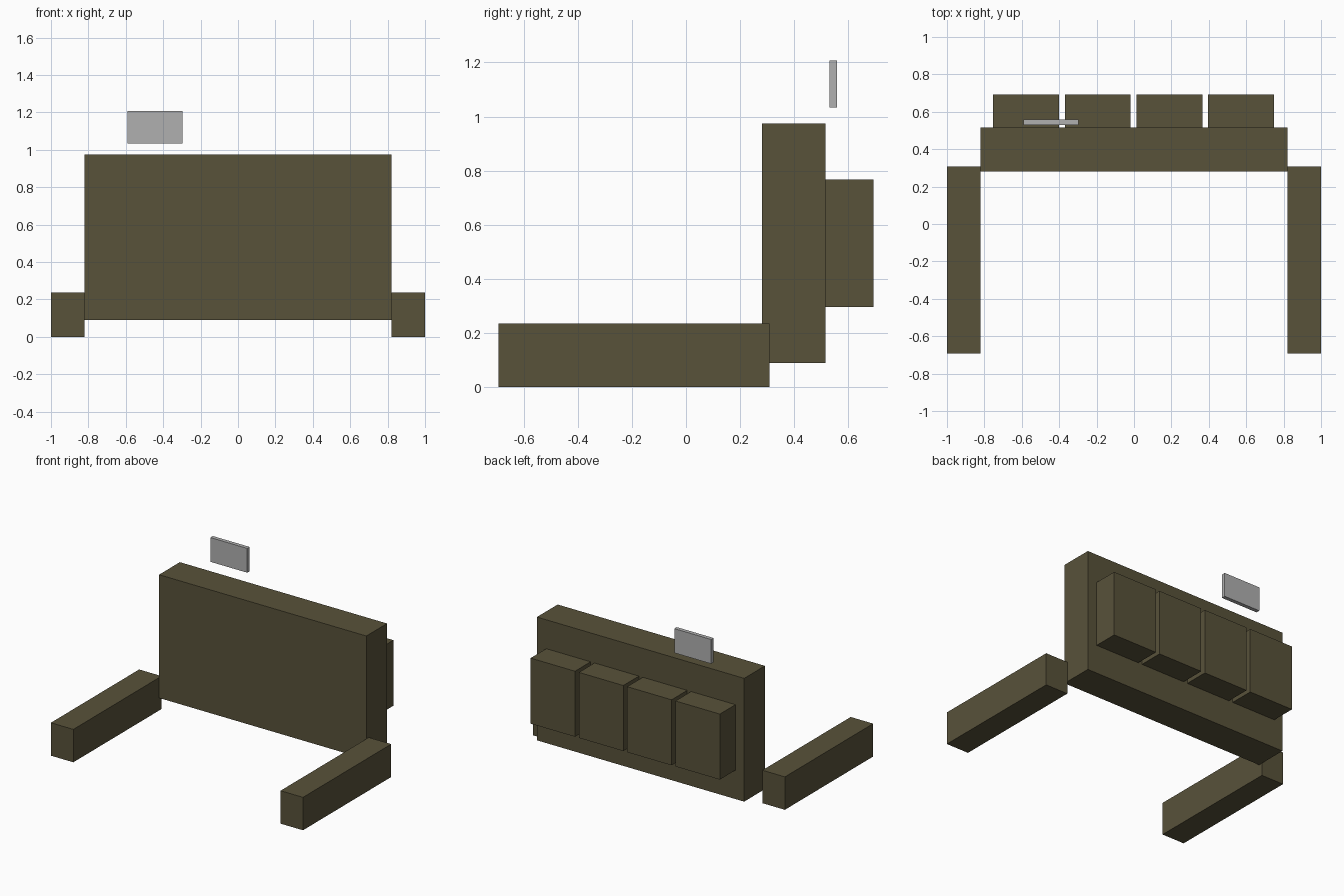
import bpy
import bmesh
from mathutils import Vector

old = bpy.data.objects.get("Cube")
if old:
    bpy.data.objects.remove(old, do_unlink=True)


def material(name, rgb):
    mat = bpy.data.materials.new(name)
    mat.use_nodes = True
    colour = (*rgb, 1.0)
    mat.diffuse_color = colour
    mat.node_tree.nodes["Principled BSDF"].inputs["Base Color"].default_value = colour
    return mat


def box(name, low, high, mat):
    """Flat-sided block between two opposite corners."""
    low, high = Vector(low), Vector(high)
    bm = bmesh.new()
    bmesh.ops.create_cube(bm, size=1)
    bmesh.ops.scale(bm, vec=high - low, verts=bm.verts)
    mesh = bpy.data.meshes.new(name)
    bm.to_mesh(mesh)
    bm.free()
    mesh.materials.append(mat)
    obj = bpy.data.objects.new(name, mesh)
    obj.location = (low + high) / 2
    bpy.context.collection.objects.link(obj)
    return obj


olive = material("olive drab", (0.098, 0.084, 0.042))
grey = material("light grey", (0.434, 0.434, 0.434))

# Upright main panel
box("main_panel", (-0.822, 0.28, 0.09), (0.822, 0.515, 0.974), olive)

# Forward side arms
for side, x in (("left", 0.911), ("right", -0.911)):
    box(side + "_arm", (x - 0.089, -0.692, 0), (x + 0.089, 0.308, 0.236), olive)

# Row of pouches on the back of the panel
for i in range(4):
    x = -0.577 + i * 0.383
    box(f"back_pouch_{i + 1}", (x - 0.176, 0.515, 0.297), (x + 0.176, 0.692, 0.767), olive)

# Small floating plate above the panel
box("small_plate", (-0.59, 0.53, 1.033), (-0.298, 0.558, 1.207), grey)
